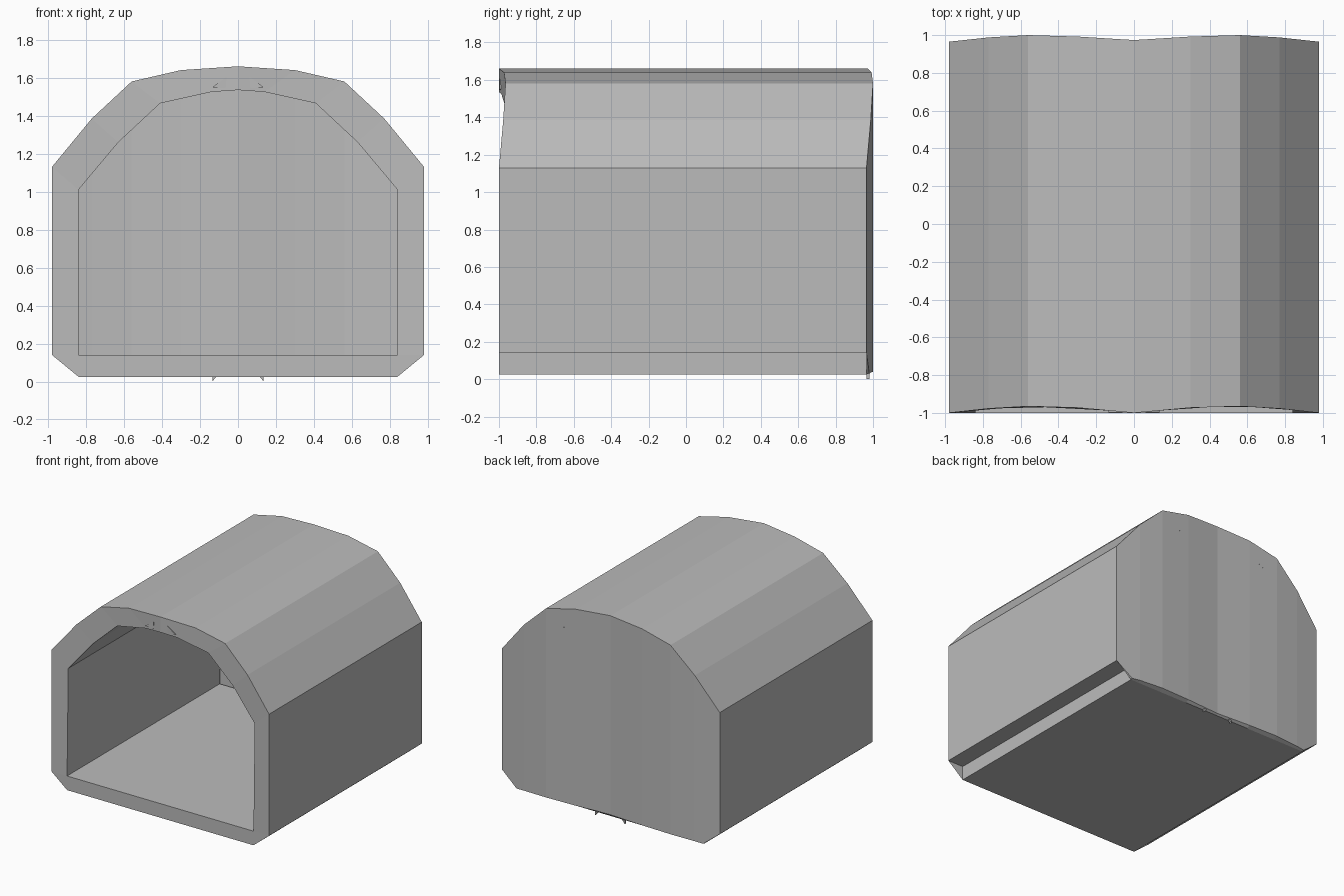
import bpy
import bmesh

cube = bpy.data.objects.get("Cube")
if cube:
    bpy.data.objects.remove(cube, do_unlink=True)

grey = bpy.data.materials.new("plain_grey")
grey.use_nodes = True
colour = (0.5, 0.5, 0.5, 1)
grey.diffuse_color = colour
grey.node_tree.nodes["Principled BSDF"].inputs["Base Color"].default_value = colour

FRONT, BACK, BOW = -1.0, 0.965, 0.035
SILL, BASE = 0.14, 0.025

# Half profiles from the crown down to the right-hand side
ARCH = [(0, 1.66), (0.3, 1.64), (0.56, 1.58), (0.77, 1.385), (0.98, 1.13)]
VAULT = [(0, 1.535), (0.14, 1.525), (0.41, 1.465), (0.63, 1.26), (0.84, 1.01)]
WAVE = [(0, 0.25), (0.3, 0.78), (0.5, 1), (0.56, 1), (0.77, 0.65), (0.98, 0)]


def lerp(table, x):
    x = abs(x)
    for (a, va), (b, vb) in zip(table, table[1:]):
        if x <= b:
            return va + (vb - va) * (x - a) / (b - a)
    return table[-1][1]


def bow(x, z, y):
    """Ends bulge along the arch and stay straight at the base."""
    if z <= SILL:
        return y
    w = lerp(WAVE, x)
    if y == FRONT and abs(x) < 0.3:
        w = abs(x) / 0.3 * 0.78
    return y + BOW * w


def mirrored(half):
    """Full outline from the left foot over the crown to the right foot."""
    return [(-x, z) for x, z in reversed(half) if x > 0] + half


def make(name, faces):
    bm = bmesh.new()
    for f in faces:
        pts = []
        for p in f:
            if p not in pts:
                pts.append(p)
        bm.faces.new([bm.verts.new(p) for p in pts])
    bmesh.ops.remove_doubles(bm, verts=bm.verts, dist=0.0005)
    bmesh.ops.recalc_face_normals(bm, faces=bm.faces)
    mesh = bpy.data.meshes.new(name)
    bm.to_mesh(mesh)
    bm.free()
    mesh.materials.append(grey)
    ob = bpy.data.objects.new(name, mesh)
    bpy.context.collection.objects.link(ob)
    return ob


def tube(outline):
    """Long faces running front to back around a closed outline."""
    faces = []
    for a, b in zip(outline, outline[1:] + outline[:1]):
        faces.append([(x, bow(x, z, y), z) for (x, z), y in
                      ((a, FRONT), (b, FRONT), (b, BACK), (a, BACK))])
    return faces


# Outer skin with stepped lower edges, and inner lining with the floor
outer = mirrored(ARCH + [(0.98, SILL), (0.84, SILL), (0.84, BASE)])
inner = mirrored(VAULT + [(0.84, SILL)])
make("outer_shell", tube(outer))
make("inner_lining", tube(inner))

# Front rim joining skin and lining, with chamfered lower corners
rim_out = mirrored(ARCH + [(0.98, SILL), (0.84, BASE)])
rim_in = mirrored(VAULT + [(0.84, SILL), (0.84, SILL)])
n = len(rim_out)
rim = []
for i in range(n):
    j = (i + 1) % n
    rim.append([(x, bow(x, z, FRONT), z) for x, z in
                (rim_out[i], rim_out[j], rim_in[j], rim_in[i])])
make("front_rim", rim)

# Bowed back wall in vertical strips, with a narrow lip underneath
columns = mirrored([(0, 0.04), (0.3, 0.04), (0.56, 0.04), (0.77, 0.035),
                    (0.84, 0.03), (0.98, SILL)])
wall = []
for (xa, za), (xb, zb) in zip(columns, columns[1:]):
    ya, yb = (BACK + BOW * lerp(WAVE, x) for x in (xa, xb))
    wall.append([(xa, ya, za), (xb, yb, zb),
                 (xb, yb, lerp(ARCH, xb)), (xa, ya, lerp(ARCH, xa))])
    low_a, low_b = (BASE if abs(x) < 0.9 else SILL for x in (xa, xb))
    wall.append([(xa, ya, za), (xb, yb, zb),
                 (xb, BACK, low_b), (xa, BACK, low_a)])
make("back_wall", wall)


def fin(name, tri, y, depth):
    """Thin triangular prism."""
    a = [(x, y, z) for x, z in tri]
    b = [(x, y + depth, z) for x, z in tri]
    sides = [[a[i], a[(i + 1) % 3], b[(i + 1) % 3], b[i]] for i in range(3)]
    make(name, [a, b] + sides)


# Small fins beside the crown and tiny feet below the back wall
for side, s in (("left", 1), ("right", -1)):
    fin(side + "_crown_fin",
        [(s * 0.06, 1.605), (s * 0.135, 1.55), (s * 0.065, 1.545)], -0.998, 0.02)
    fin(side + "_back_foot",
        [(s * 0.11, 0.03), (s * 0.135, 0.03), (s * 0.135, 0.0)], 0.965, 0.015)
